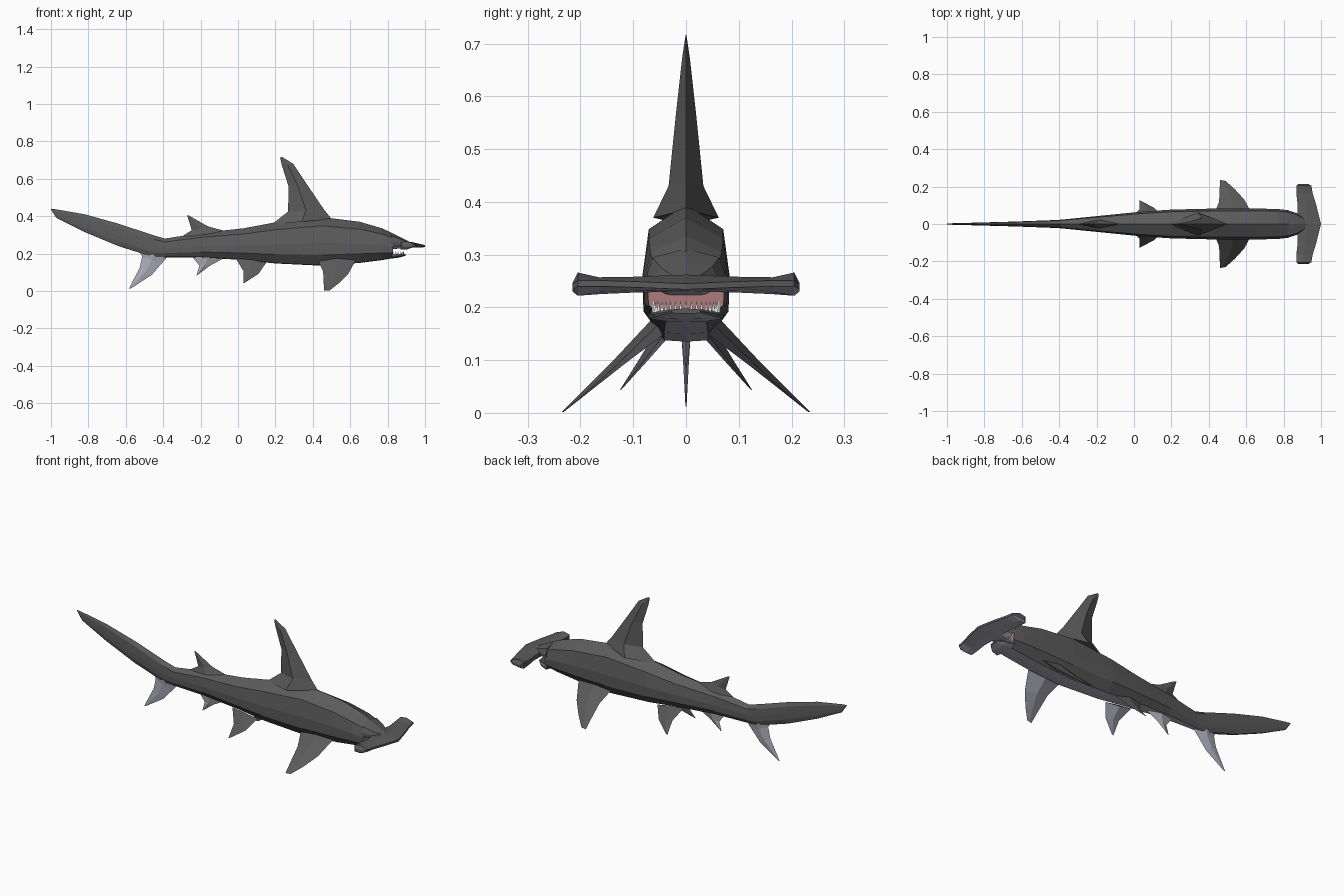
import bpy, bmesh, math
from mathutils import Vector


def material(name, rgb):
    m = bpy.data.materials.new(name)
    m.diffuse_color = (*rgb, 1)
    return m


GREY = material("dark grey skin", (0.105, 0.105, 0.107))
PALE = material("pale belly", (0.42, 0.42, 0.50))
PINK = material("mouth pink", (0.42, 0.20, 0.20))
WHITE = material("tooth white", (0.80, 0.80, 0.76))


def loft(name, rings, mats, rule=lambda f: 0):
    """Skin a list of equal-length point rings, cap both ends, colour by rule."""
    bm = bmesh.new()
    loops = [[bm.verts.new(p) for p in r] for r in rings]
    n = len(loops[0])
    for a, b in zip(loops, loops[1:]):
        for i in range(n):
            j = (i + 1) % n
            bm.faces.new((a[i], a[j], b[j], b[i]))
    bm.faces.new(loops[0])
    bm.faces.new(loops[-1])
    bmesh.ops.recalc_face_normals(bm, faces=bm.faces)
    bm.normal_update()
    for f in bm.faces:
        f.material_index = rule(f)
    me = bpy.data.meshes.new(name)
    bm.to_mesh(me)
    bm.free()
    for m in mats:
        me.materials.append(m)
    ob = bpy.data.objects.new(name, me)
    bpy.context.collection.objects.link(ob)
    return ob


# half cross-section: width fraction, height fraction
HALF = [(0, 1), (0.85, 0.82), (1, 0.47), (0.97, 0.22), (0.5, 0.01), (0, 0)]
RING = HALF + [(-y, z) for y, z in HALF[-2:0:-1]]


def section(x, top, bottom, w):
    return [(x, y * w, bottom + z * (top - bottom)) for y, z in RING]


def skin_rule(f):
    if f.normal.x > 0.95:
        return 2
    return 1 if f.normal.z < -0.75 and f.calc_center_median().x > -0.45 else 0


def fin(name, sections, normal, mats, rule=lambda f: 0):
    """Fin with diamond sections: (leading point, trailing point, half thickness)."""
    n = Vector(normal).normalized()
    rings = []
    for lead, trail, t in sections:
        a, b = Vector(lead), Vector(trail)
        m = a.lerp(b, 0.5)
        rings.append([a, m + n * t, b, m - n * t])
    return loft(name, rings, mats, rule)


# body with the upper tail lobe; front cap is the mouth interior
loft("body", [section(*s) for s in [
    (-1.0, 0.44, 0.434, 0.002), (-0.97, 0.436, 0.39, 0.004),
    (-0.82, 0.41, 0.315, 0.008), (-0.64, 0.36, 0.24, 0.013),
    (-0.45, 0.297, 0.18, 0.02), (-0.39, 0.28, 0.18, 0.023),
    (-0.2, 0.31, 0.18, 0.042), (0.03, 0.335, 0.165, 0.065),
    (0.2, 0.367, 0.147, 0.077), (0.45, 0.395, 0.135, 0.083),
    (0.65, 0.37, 0.15, 0.083), (0.77, 0.335, 0.165, 0.08),
    (0.83, 0.307, 0.175, 0.073)]], [GREY, PALE, PINK], skin_rule)

# snout running into the head
loft("snout", [section(*s) for s in [
    (0.82, 0.311, 0.222, 0.074), (0.87, 0.287, 0.228, 0.058),
    (0.92, 0.262, 0.235, 0.025)]], [GREY, PALE, GREY], skin_rule)

# lower jaw
loft("lower_jaw", [section(*s) for s in [
    (0.82, 0.198, 0.173, 0.073), (0.86, 0.198, 0.178, 0.06),
    (0.895, 0.198, 0.188, 0.028)]], [GREY, PALE, GREY], skin_rule)

# lower teeth along the jaw rim
for i in range(-9, 10):
    a = i / 9 * math.radians(85)
    c = Vector((0.825 + 0.062 * math.cos(a), 0.062 * math.sin(a), 0.19))
    r = 0.0035
    base = [c + Vector((r * dx, r * dy, 0)) for dx, dy in ((-1, -1), (1, -1), (1, 1), (-1, 1))]
    tip = [c + (p - c) * 0.08 + Vector((0, 0, 0.022)) for p in base]
    loft("tooth", [base, tip], [WHITE])

# wide hammer head, lofted across y
half = [  # y, back x, front x, back top z, back bottom z, front z, mid top z, mid bottom z
    (0.0, 0.87, 1.0, 0.258, 0.23, 0.24, 0.262, 0.231),
    (0.10, 0.875, 0.975, 0.252, 0.228, 0.244, 0.258, 0.232),
    (0.165, 0.868, 0.955, 0.253, 0.225, 0.246, 0.257, 0.229),
    (0.205, 0.868, 0.948, 0.258, 0.222, 0.246, 0.266, 0.222),
    (0.215, 0.88, 0.93, 0.242, 0.23, 0.24, 0.246, 0.23)]


def head_ring(s, y, xb, xf, zbt, zbb, zf, zmt, zmb):
    xm = xb * 0.55 + xf * 0.45
    return [(xb, s * y, zbt), (xm, s * y, zmt), (xf, s * y, zf + 0.005),
            (xf, s * y, zf - 0.006), (xm, s * y, zmb), (xb, s * y, zbb)]


loft("hammer_head",
     [head_ring(-1, *h) for h in half[:0:-1]] + [head_ring(1, *h) for h in half],
     [GREY, PALE], lambda f: 1 if f.normal.z < -0.5 else 0)

# upright fins on the centre line
fin("main_dorsal_fin", [
    ((0.50, 0, 0.385), (0.18, 0, 0.355), 0.062),
    ((0.46, 0, 0.435), (0.268, 0, 0.425), 0.033),
    ((0.365, 0, 0.575), (0.27, 0, 0.56), 0.019),
    ((0.295, 0, 0.68), (0.235, 0, 0.67), 0.007),
    ((0.235, 0, 0.717), (0.225, 0, 0.712), 0.001)], (0, 1, 0), [GREY])
fin("rear_dorsal_fin", [
    ((-0.06, 0, 0.318), (-0.31, 0, 0.285), 0.022),
    ((-0.16, 0, 0.345), (-0.247, 0, 0.325), 0.011),
    ((-0.26, 0, 0.402), (-0.272, 0, 0.405), 0.001)], (0, 1, 0), [GREY])
fin("anal_fin", [
    ((-0.07, 0, 0.178), (-0.25, 0, 0.19), 0.018),
    ((-0.15, 0, 0.135), (-0.207, 0, 0.135), 0.008),
    ((-0.21, 0, 0.09), (-0.222, 0, 0.082), 0.001)], (0, 1, 0), [PALE])
fin("lower_tail_lobe", [
    ((-0.375, 0, 0.185), (-0.53, 0, 0.215), 0.016),
    ((-0.41, 0, 0.145), (-0.512, 0, 0.185), 0.010),
    ((-0.462, 0, 0.085), (-0.525, 0, 0.125), 0.006),
    ((-0.575, 0, 0.012), (-0.584, 0, 0.012), 0.001)], (0, 1, 0), [PALE])

# paired fins, dark above and pale below
def under(f):
    return 1 if f.normal.z < -0.2 else 0


for s, side in ((-1, "right"), (1, "left")):
    fin("pectoral_fin_" + side, [
        ((0.63, s * 0.055, 0.165), (0.43, s * 0.055, 0.158), 0.018),
        ((0.59, s * 0.13, 0.092), (0.455, s * 0.12, 0.105), 0.010),
        ((0.54, s * 0.185, 0.042), (0.458, s * 0.185, 0.048), 0.005),
        ((0.49, s * 0.23, 0.003), (0.46, s * 0.235, 0.002), 0.001)],
        (0, s * 0.7, 0.7), [GREY, PALE], under)
    fin("pelvic_fin_" + side, [
        ((0.15, s * 0.04, 0.15), (-0.01, s * 0.035, 0.17), 0.014),
        ((0.11, s * 0.085, 0.092), (0.03, s * 0.08, 0.105), 0.007),
        ((0.04, s * 0.122, 0.046), (0.028, s * 0.125, 0.043), 0.001)],
        (0, s * 0.75, 0.65), [GREY, PALE], under)
